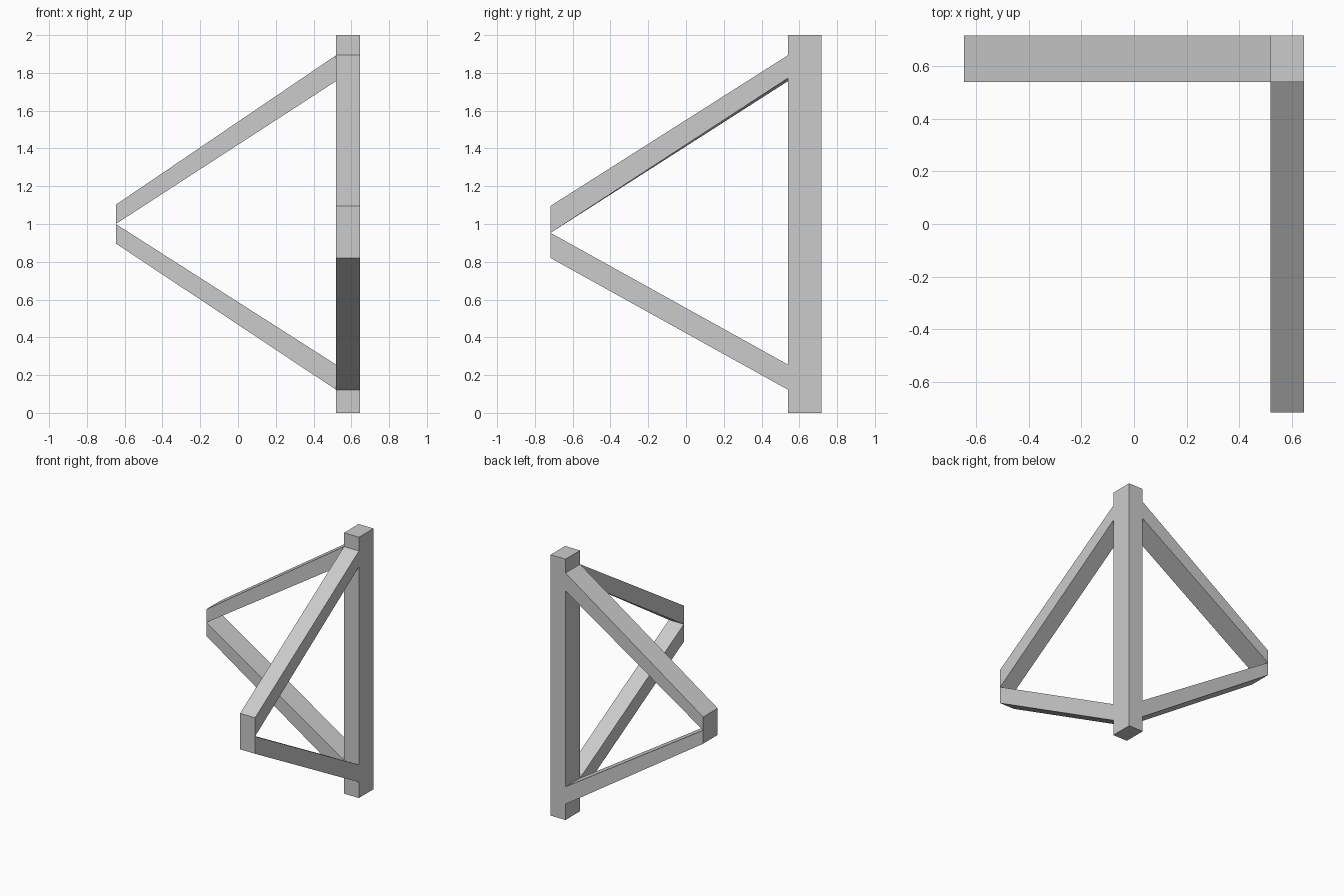
import bpy

if "Cube" in bpy.data.objects:
    bpy.data.objects.remove(bpy.data.objects["Cube"])

X0, X1 = 0.52, 0.647      # post extent in x
Y0, Y1 = 0.541, 0.717     # post extent in y


def prism(name, side_a, side_b):
    """Solid between two matching four-point side outlines."""
    n = len(side_a)
    faces = [tuple(range(n)), tuple(range(2 * n - 1, n - 1, -1))]
    faces += [(i, i + n, (i + 1) % n + n, (i + 1) % n) for i in range(n)]
    mesh = bpy.data.meshes.new(name)
    mesh.from_pydata(side_a + side_b, [], faces)
    obj = bpy.data.objects.new(name, mesh)
    bpy.context.collection.objects.link(obj)
    # consistent outward normals
    import bmesh
    bm = bmesh.new()
    bm.from_mesh(mesh)
    bmesh.ops.recalc_face_normals(bm, faces=bm.faces)
    bm.to_mesh(mesh)
    bm.free()
    return obj


def side_brace(name, profile):
    """Brace running along x, profile given as (x, z)."""
    return prism(name, [(x, Y0, z) for x, z in profile],
                 [(x, Y1, z) for x, z in profile])


def front_brace(name, profile, outer_lift=0.0):
    """Brace running along y, profile as (y, z); last point lifted on the outer side."""
    inner = [(X0, y, z) for y, z in profile]
    outer = [(X1, y, z) for y, z in profile]
    x, y, z = outer[-1]
    outer[-1] = (x, y, z + outer_lift)
    return prism(name, inner, outer)


# Upright post
prism("post", [(X0, Y0, 0), (X1, Y0, 0), (X1, Y1, 0), (X0, Y1, 0)],
      [(X0, Y0, 2), (X1, Y0, 2), (X1, Y1, 2), (X0, Y1, 2)])

# Braces to the left, meeting at a flat tip
side_brace("upper_left_brace", [(X0, 1.894), (-X1, 1.102), (-X1, 1.0), (X0, 1.757)])
side_brace("lower_left_brace", [(X0, 0.122), (-X1, 0.897), (-X1, 1.0), (X0, 0.255)])

# Braces to the front; the upper one has a slightly twisted underside
front_brace("upper_front_brace",
            [(Y0, 1.894), (-Y1, 1.096), (-Y1, 0.953), (Y0, 1.757)], 0.016)
front_brace("lower_front_brace",
            [(Y0, 0.122), (-Y1, 0.82), (-Y1, 0.953), (Y0, 0.255)])
